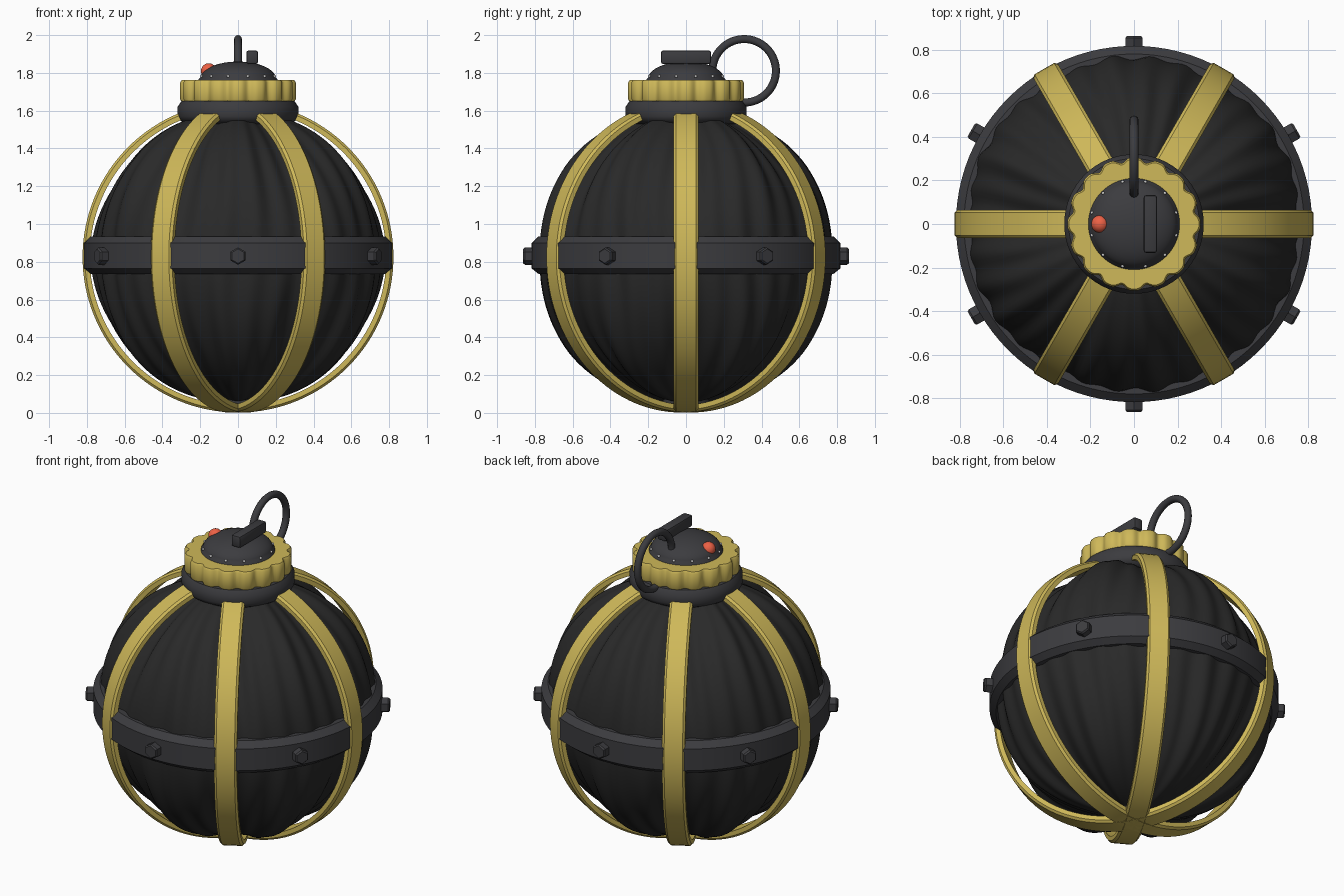
import bpy, bmesh, math
from math import sin, cos, pi, radians, sqrt
from mathutils import Matrix, Vector

if "Cube" in bpy.data.objects:
    bpy.data.objects.remove(bpy.data.objects["Cube"])

CZ = 0.825  # centre height of the ball


def material(name, rgb):
    m = bpy.data.materials.new(name)
    m.diffuse_color = (*rgb, 1)
    m.use_nodes = True
    m.node_tree.nodes["Principled BSDF"].inputs["Base Color"].default_value = m.diffuse_color
    return m


GOLD = material("gold", (0.62, 0.48, 0.10))
CLOTH = material("black_body", (0.022, 0.022, 0.022))
IRON = material("dark_iron", (0.045, 0.045, 0.05))
RED = material("red", (0.85, 0.12, 0.06))
STEEL = material("pale_steel", (0.6, 0.6, 0.6))


def finish(name, bm, mat, angle=35):
    bmesh.ops.recalc_face_normals(bm, faces=bm.faces)
    me = bpy.data.meshes.new(name)
    bm.to_mesh(me)
    bm.free()
    ob = bpy.data.objects.new(name, me)
    bpy.context.collection.objects.link(ob)
    me.materials.append(mat)
    bpy.ops.object.select_all(action='DESELECT')
    ob.select_set(True)
    bpy.context.view_layer.objects.active = ob
    bpy.ops.object.shade_smooth_by_angle(angle=radians(angle))
    return ob


def loft(bm, rings, closed=False, caps=True):
    """Skin a list of closed point loops."""
    vs = [[bm.verts.new(p) for p in r] for r in rings]
    n = len(rings[0])
    pairs = list(zip(vs, vs[1:])) + ([(vs[-1], vs[0])] if closed else [])
    for a, b in pairs:
        for i in range(n):
            j = (i + 1) % n
            bm.faces.new((a[i], a[j], b[j], b[i]))
    if caps and not closed:
        bm.faces.new(vs[0])
        bm.faces.new(vs[-1])


def lathe(name, profile, mat, n=96, shape=lambda t: 0, closed=False):
    """Turn an (r, z) profile; shape(t) offsets the radius by angle."""
    bm = bmesh.new()
    ts = [2 * pi * i / n for i in range(n)]
    loft(bm, [[((r + shape(t)) * cos(t), (r + shape(t)) * sin(t), z) for t in ts]
              for r, z in profile], closed)
    return finish(name, bm, mat)


# Pleated body: bulges between the ribs, with fine folds
bm = bmesh.new()
bmesh.ops.create_uvsphere(bm, u_segments=216, v_segments=64, radius=1)
for v in bm.verts:
    t, s = math.atan2(v.co.y, v.co.x), sqrt(max(0, 1 - v.co.z ** 2))
    mid = (2 * s * abs(v.co.z)) ** 1.5
    fold = cos(30 * t + 0.8 * sin(4 * v.co.z + 2 * t)) + 0.5 * cos(18 * t + 3 * v.co.z)
    r = 0.768 - 0.03 * cos(6 * t) * mid + 0.009 * fold * min(1, 1.6 * s ** 2)
    v.co = v.co * r + Vector((0, 0, CZ))
finish("pleated_body", bm, CLOTH, 60)

# Six gold ribs running from the collar to the bottom pole
section = [(-0.065, 0.785), (-0.065, 0.811), (-0.052, 0.823),
           (0.052, 0.823), (0.065, 0.811), (0.065, 0.785)]
for k in range(6):
    bm = bmesh.new()
    rings = []
    for i in range(57):
        a = radians(-90 + 158 * i / 56)
        rings.append([(r * cos(a), w, CZ + r * sin(a)) for w, r in section])
    loft(bm, rings)
    bm.transform(Matrix.Rotation(k * pi / 3, 4, 'Z'))
    finish(f"rib_{k + 1}", bm, GOLD)

# Equator belt
lathe("belt", [(0.74, 0.735), (0.78, 0.735), (0.817, 0.765), (0.817, 0.90),
               (0.78, 0.935), (0.74, 0.935)], IRON, closed=True)

# Hex bolts on the belt, midway between the ribs
for k in range(6):
    bm = bmesh.new()
    loft(bm, [[(x, r * sin(i * pi / 3), 0.83 + r * cos(i * pi / 3)) for i in range(6)]
              for x, r in ((0.79, 0.046), (0.853, 0.046), (0.862, 0.038))])
    bm.transform(Matrix.Rotation(pi / 6 + k * pi / 3, 4, 'Z'))
    finish(f"bolt_{k + 1}", bm, IRON, 25)

# Neck collar, fluted cap, dome and base plug
lathe("collar", [(0.28, 1.53), (0.31, 1.55), (0.32, 1.57), (0.32, 1.62),
                 (0.30, 1.65), (0.26, 1.655)], IRON)
lathe("fluted_cap", [(0.27, 1.645), (0.30, 1.65), (0.306, 1.66), (0.306, 1.75),
                     (0.298, 1.762), (0.19, 1.762)], GOLD, 192,
      lambda t: -0.022 * (0.5 - 0.5 * cos(16 * t)) ** 2)
lathe("dome", [(0.212, 1.75), (0.208, 1.768)] +
      [(0.2 * cos(a), 1.77 + 0.09 * sin(a)) for a in
       [radians(8 * i + 4) for i in range(11)]], IRON)
lathe("base_plug", [(0.09, 0.03), (0.125, 0.05), (0.125, 0.09), (0.08, 0.115)], IRON, 32)


def ball(name, loc, r, mat, seg=24):
    b = bmesh.new()
    bmesh.ops.create_uvsphere(b, u_segments=seg, v_segments=seg // 2, radius=r)
    b.transform(Matrix.Translation(loc))
    finish(name, b, mat, 60)


# Red button and dome rivets
ball("red_button", (-0.155, 0, 1.81), 0.041, RED)
for k in range(12):
    t = (k + 0.5) * pi / 6
    ball(f"rivet_{k + 1}", (0.2 * cos(t), 0.2 * sin(t), 1.782), 0.008, STEEL, 10)

# Lever bar on the dome
bm = bmesh.new()
bmesh.ops.create_cube(bm, size=1)
bm.transform(Matrix.Translation((0.075, 0, 1.883)) @ Matrix.Diagonal((0.062, 0.265, 0.072, 1)))
bmesh.ops.bevel(bm, geom=bm.edges[:], offset=0.012, segments=2, affect='EDGES', profile=0.5)
finish("lever_bar", bm, IRON)
bm = bmesh.new()
bmesh.ops.create_cube(bm, size=1)
bm.transform(Matrix.Translation((0.075, 0, 1.84)) @ Matrix.Diagonal((0.04, 0.1, 0.05, 1)))
finish("lever_post", bm, IRON)

# Pull ring
bm = bmesh.new()
loft(bm, [[(0.021 * sin(b), 0.308 + (0.168 + 0.021 * cos(b)) * cos(a),
            1.811 + (0.168 + 0.021 * cos(b)) * sin(a))
           for b in [2 * pi * j / 12 for j in range(12)]]
          for a in [2 * pi * i / 64 for i in range(64)]], closed=True)
finish("pull_ring", bm, IRON)
